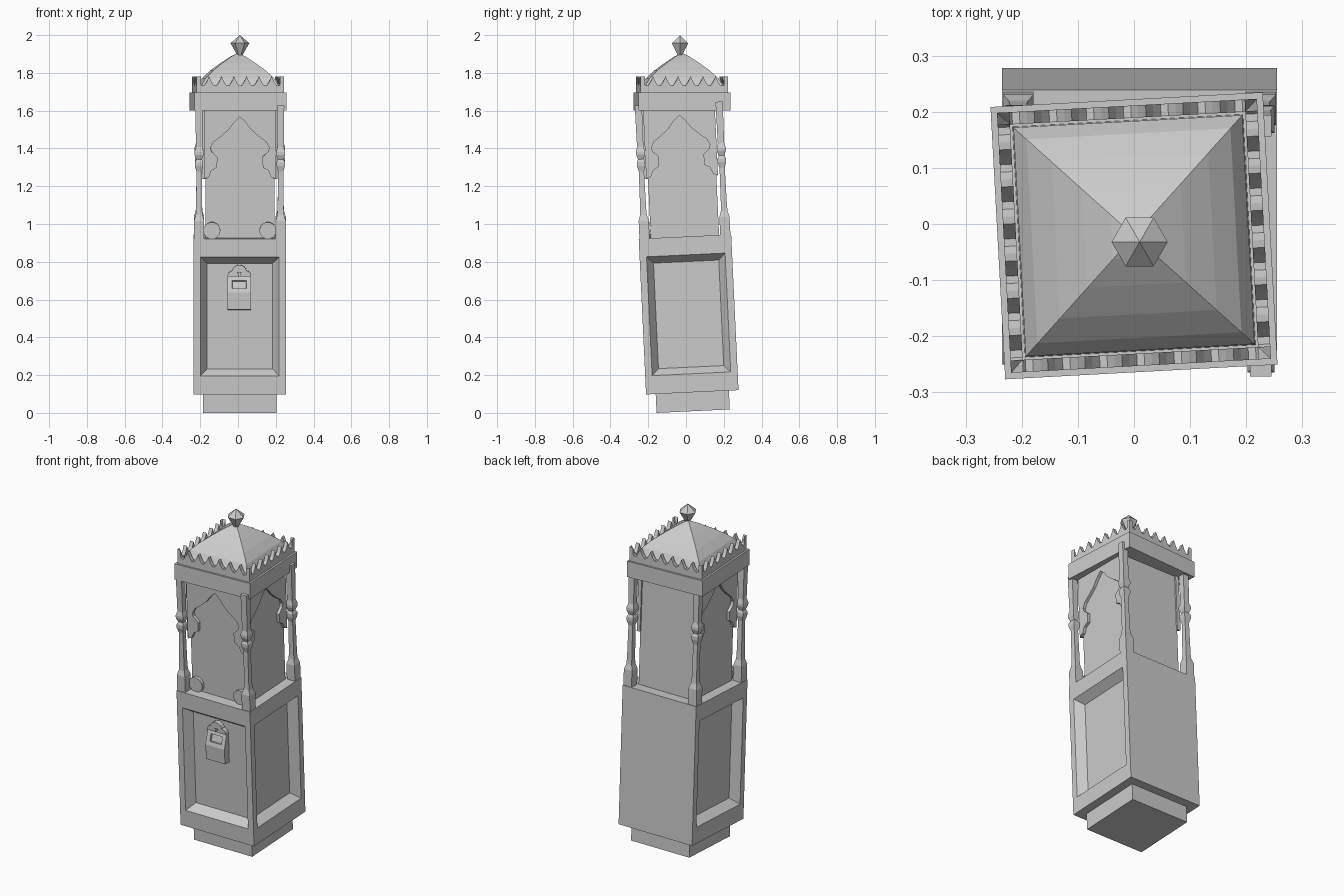
import bpy, bmesh, math
from mathutils import Matrix, Vector

if "Cube" in bpy.data.objects:
    bpy.data.objects.remove(bpy.data.objects["Cube"])

grey = bpy.data.materials.new("plain_grey")
grey.diffuse_color = (0.6, 0.6, 0.6, 1)
grey.use_nodes = True
grey.node_tree.nodes["Principled BSDF"].inputs["Base Color"].default_value = grey.diffuse_color

# The cabinet leans forward; its cap sits level but slightly turned
LEAN = Matrix.Translation((0.01, 0.038, 0.0092)) @ Matrix.Rotation(math.radians(2.7), 4, 'X')
CAP = Matrix.Translation((0, -0.021, 0)) @ Matrix.Rotation(math.radians(3.1), 4, 'Z')


def quarter(k):
    return Matrix.Rotation(k * math.pi / 2, 4, 'Z')


def finish(name, bm, matrix):
    bmesh.ops.recalc_face_normals(bm, faces=bm.faces)
    me = bpy.data.meshes.new(name)
    bm.to_mesh(me)
    bm.free()
    me.materials.append(grey)
    ob = bpy.data.objects.new(name, me)
    ob.matrix_world = matrix
    bpy.context.collection.objects.link(ob)
    return ob


def box_mesh(x, y, z0, z1):
    """Box with half widths x, y."""
    bm = bmesh.new()
    bmesh.ops.create_cube(bm, size=1, matrix=Matrix.Translation((0, 0, (z0 + z1) / 2))
                          @ Matrix.Diagonal((2 * x, 2 * y, z1 - z0, 1)))
    return bm


def lathe(name, profile, sides, matrix, phase=0.0):
    """Turned shape from (radius, z) points; a radius is the half width when sides == 4."""
    bm = bmesh.new()
    k = math.sqrt(2) if sides == 4 else 1
    rings = []
    for r, z in profile:
        rings.append([bm.verts.new((r * k * math.cos(phase + 2 * math.pi * i / sides),
                                    r * k * math.sin(phase + 2 * math.pi * i / sides), z))
                      for i in range(sides)])
    for a, b in zip(rings, rings[1:]):
        for i in range(sides):
            j = (i + 1) % sides
            bm.faces.new((a[i], a[j], b[j], b[i]))
    bm.faces.new(rings[0])
    bm.faces.new(rings[-1])
    bmesh.ops.remove_doubles(bm, verts=bm.verts, dist=1e-5)
    return finish(name, bm, matrix)


def plate(name, outline, d0, d1, matrix):
    """Extrude an (x, z) outline from y=-d0 to y=-d1 (outwards to the front)."""
    bm = bmesh.new()
    face = bm.faces.new([bm.verts.new((x, -d0, z)) for x, z in outline])
    out = bmesh.ops.extrude_face_region(bm, geom=[face])['geom']
    verts = [g for g in out if isinstance(g, bmesh.types.BMVert)]
    bmesh.ops.translate(bm, verts=verts, vec=(0, d0 - d1, 0))
    bm.faces.ensure_lookup_table()
    return finish(name, bm, matrix)


def circle(cx, cz, r, n=12, a0=0.0, a1=2 * math.pi):
    steps = n if a1 - a0 > 6.28 else n + 1
    return [(cx + r * math.cos(a0 + (a1 - a0) * i / n),
             cz + r * math.sin(a0 + (a1 - a0) * i / n)) for i in range(steps)]


# Plinth
finish("plinth", box_mesh(0.194, 0.194, 0, 0.11), LEAN)

# Lower cabinet with sunk panels on the front and both sides
bm = box_mesh(0.245, 0.245, 0.1, 0.925)
bm.normal_update()
panels = [f for f in bm.faces if f.normal.y < -0.9 or abs(f.normal.x) > 0.9]
bmesh.ops.inset_individual(bm, faces=panels, thickness=0.052)
for v in {v for f in panels for v in f.verts}:
    v.co.z = 0.198 if v.co.z < 0.5 else 0.828
bmesh.ops.inset_individual(bm, faces=panels, thickness=0.05, depth=-0.05)
finish("lower_cabinet", bm, LEAN)

# Upper case
finish("upper_case", box_mesh(0.183, 0.181, 0.92, 1.63), LEAN)

# Corner columns
column = [(0.027, 0.92), (0.027, 1.02), (0.018, 1.05), (0.016, 1.08), (0.014, 1.28),
          (0.022, 1.31), (0.022, 1.33), (0.015, 1.345), (0.024, 1.37), (0.024, 1.385),
          (0.017, 1.41), (0.019, 1.63)]
for sx in (-1, 1):
    for sy in (-1, 1):
        lathe("corner_column", column, 4,
              LEAN @ Matrix.Translation((sx * 0.216, sy * 0.214, 0)), math.pi / 4)

# Ogee arch fretwork on the front and both sides
half = [(0.19, 1.63), (0.19, 1.24), (0.165, 1.25), (0.15, 1.285), (0.122, 1.30),
        (0.118, 1.355), (0.15, 1.385), (0.155, 1.405), (0.14, 1.435), (0.1, 1.465),
        (0.06, 1.50), (0.03, 1.54)]
arch = half + [(0, 1.568)] + [(-x, z) for x, z in reversed(half)]
for k in (-1, 0, 1):
    plate("arch_fretwork", arch, 0.178, 0.2, LEAN @ quarter(k))

# Round ornaments in the lower front corners
for sx in (-1, 1):
    plate("corner_disc", circle(sx * 0.148, 0.966, 0.045, 14), 0.178, 0.2, LEAN)

# Coin box: wedge profile swept across x, with a sunk slot
bm = bmesh.new()
profile = [(-0.19, 0.545), (-0.236, 0.55), (-0.238, 0.64), (-0.212, 0.725), (-0.19, 0.725)]
ends = [[bm.verts.new((x, y, z)) for y, z in profile] for x in (-0.066, 0.06)]
bm.faces.new(ends[0])
bm.faces.new(ends[1])
for i in range(5):
    j = (i + 1) % 5
    f = bm.faces.new((ends[0][i], ends[0][j], ends[1][j], ends[1][i]))
    if i == 2:
        slope = f
bmesh.ops.recalc_face_normals(bm, faces=bm.faces)
bmesh.ops.inset_individual(bm, faces=[slope], thickness=0.026)
for v in slope.verts:
    mid = slope.calc_center_median()
for v in slope.verts:
    v.co = mid + (v.co - mid) * (0.85 if abs(v.co.x - mid.x) > 0 else 1)
bmesh.ops.inset_individual(bm, faces=[slope], thickness=0.003, depth=-0.012)
finish("coin_box", bm, LEAN)

# Shell ornament above the coin box
for cx, cz, r in ((-0.036, 0.725, 0.03), (0.03, 0.725, 0.03), (-0.003, 0.745, 0.04)):
    plate("shell_ornament", circle(cx, cz, r, 8, 0, math.pi), 0.19, 0.222, LEAN)

# Cornice
finish("cornice", box_mesh(0.243, 0.243, 1.602, 1.697), CAP)

# Scalloped cresting on all four sides
W, N = 0.232, 7
wave = []
for i in range(N):
    for t, z in ((0, 1.782), (0.2, 1.752), (0.4, 1.733), (0.6, 1.733), (0.8, 1.752)):
        wave.append((-W + 2 * W * (i + t) / N, z))
wave += [(W, 1.782), (W, 1.69), (-W, 1.69)]
for k in range(4):
    plate("cresting", wave, 0.21, W, CAP @ quarter(k))

# Domed roof
lathe("roof", [(0.206, 1.69), (0.204, 1.735), (0.182, 1.772), (0.14, 1.812),
               (0.088, 1.852), (0.04, 1.885), (0.008, 1.903)], 4, CAP, math.pi / 4)

# Finial
lathe("finial", [(0.012, 1.89), (0.02, 1.905), (0.05, 1.957), (0.0, 2.0)], 6,
      Matrix.Translation((0.01, -0.032, 0)))
